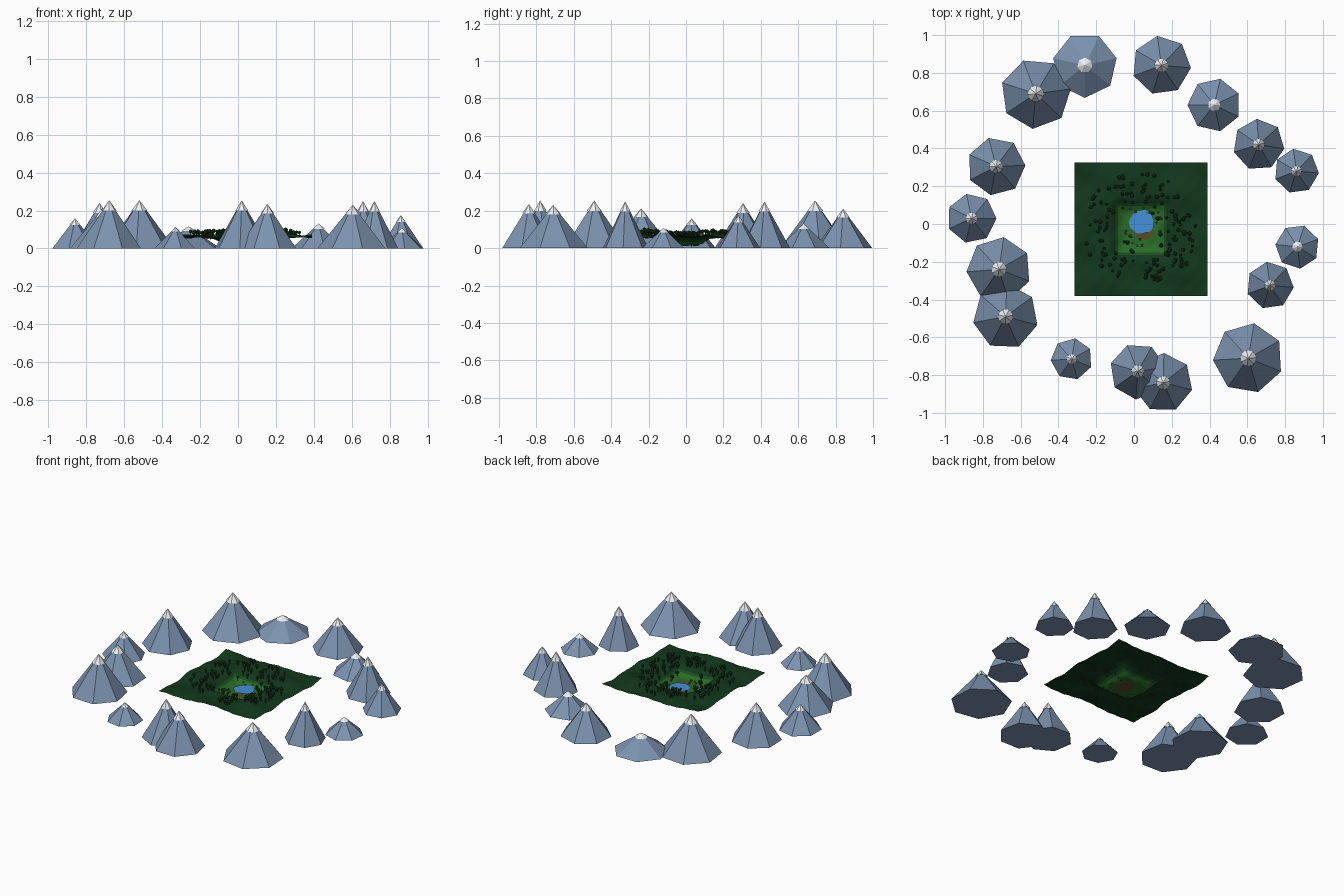
import bpy, bmesh, math, random
from mathutils import Matrix, Vector

if "Cube" in bpy.data.objects:
    bpy.data.objects.remove(bpy.data.objects["Cube"])

random.seed(4)


def material(name, rgb):
    m = bpy.data.materials.new(name)
    m.diffuse_color = (*rgb, 1)
    m.use_nodes = True
    m.node_tree.nodes["Principled BSDF"].inputs["Base Color"].default_value = m.diffuse_color
    return m


ROCK = material("mountain_rock", (0.20, 0.29, 0.43))
SNOW = material("snow", (0.85, 0.87, 0.9))
FOREST = material("forest_floor", (0.006, 0.040, 0.012))
FRINGE = material("meadow_fringe", (0.010, 0.075, 0.014))
MEADOW = material("meadow", (0.022, 0.15, 0.02))
BED = material("lake_bed", (0.10, 0.07, 0.02))
WATER = material("water", (0.06, 0.28, 0.70))
LEAF = material("leaves", (0.010, 0.055, 0.015))
BARK = material("bark", (0.06, 0.035, 0.015))
STONE = material("brown_stone", (0.12, 0.08, 0.03))


def finish(bm, name, mats, smooth=False):
    me = bpy.data.meshes.new(name)
    for f in bm.faces:
        f.smooth = smooth
    bm.to_mesh(me)
    bm.free()
    for m in mats:
        me.materials.append(m)
    ob = bpy.data.objects.new(name, me)
    bpy.context.collection.objects.link(ob)
    return ob


def cone(name, x, y, z, r, h, turn, mat):
    bm = bmesh.new()
    mtx = Matrix.Translation((x, y, z + h / 2)) @ Matrix.Rotation(math.radians(turn), 4, 'Z')
    bmesh.ops.create_cone(bm, cap_ends=True, segments=7, radius1=r, radius2=0, depth=h, matrix=mtx)
    # bmesh cones start at +y: callers give turn relative to that
    return finish(bm, name, [mat])


# Ring of seven-sided mountains: x, y, radius, height, angle of one corner
MOUNTAINS = [
    (-.52, .69, .187, .252, -95), (-.26, .84, .172, .115, -90),
    (.145, .84, .157, .208, -5), (.425, .63, .142, .13, 77),
    (.66, .42, .137, .247, -9), (.86, .28, .119, .175, -5),
    (.865, -.12, .117, .107, 20), (.72, -.325, .126, .248, -5),
    (.605, -.71, .187, .228, 29), (.155, -.84, .157, .233, -14),
    (.02, -.78, .149, .252, 9), (-.33, -.715, .111, .112, 29),
    (-.68, -.49, .174, .252, -15), (-.715, -.24, .172, .21, 30),
    (-.86, .03, .132, .157, -1), (-.73, .305, .155, .238, 2),
]
for x, y, r, h, a in MOUNTAINS:
    cone("mountain", x, y, 0, r, h, a - 90, ROCK)
    # snow cap turned half a side so it breaks through as a star
    cone("snow_cap", x, y, h * 0.79, r * .235, h * .22, a - 90 + 180 / 7, SNOW)

# Rolling ground with a squarish hollow in the middle
CX, CY, HALF = .037, -.028, .3525


def ground(x, y):
    u, v = x - CX, y - CY
    d = (u ** 8 + v ** 8) ** .125
    t = min(1, max(0, (d - .085) / .09))
    t = t * t * (3 - 2 * t)
    wave = .009 * math.sin(17 * u + 1) * math.cos(15 * v) + .004 * math.sin(31 * v + 9 * u)
    return .014 + t * (.05 + wave) + .002 * math.sin(70 * u) * math.sin(60 * v)


bm = bmesh.new()
bmesh.ops.create_grid(bm, x_segments=52, y_segments=52, size=HALF,
                      matrix=Matrix.Translation((CX, CY, 0)))
for v in bm.verts:
    v.co.z = ground(v.co.x, v.co.y)
for f in bm.faces:
    c = f.calc_center_median()
    d = max(abs(c.x - CX), abs(c.y - CY))
    near_lake = math.hypot(c.x - .05, c.y + .02) < .06
    f.material_index = 3 if near_lake else 2 if d < .122 else 1 if d < .142 else 0
finish(bm, "valley_ground", [FOREST, FRINGE, MEADOW, BED], True)

# Lake
bm = bmesh.new()
bmesh.ops.create_circle(bm, cap_ends=True, segments=24, radius=.065,
                        matrix=Matrix.Translation((.04, .01, .021)))
for v in bm.verts:
    k = 1 + random.uniform(-.08, .06)
    v.co.x = .04 + (v.co.x - .04) * k
    v.co.y = .01 + (v.co.y - .01) * k
finish(bm, "lake", [WATER])


def blob(bm, x, y, z, r, squash):
    mtx = Matrix.Translation((x, y, z)) @ Matrix.Diagonal((r, r, r * squash, 1))
    bmesh.ops.create_icosphere(bm, subdivisions=1, radius=1, matrix=mtx)


def scatter(count, lo, hi):
    for _ in range(count):
        a, d = random.uniform(0, math.tau), random.uniform(lo, hi)
        yield CX + d * math.cos(a), CY + d * math.sin(a)


# Trees: trunks and round crowns in a belt around the meadow
trunks, crowns = bmesh.new(), bmesh.new()
for x, y in list(scatter(150, .17, .31)) + list(scatter(14, .09, .15)):
    if max(abs(x - CX), abs(y - CY)) > .29:
        continue
    z, r = ground(x, y), random.uniform(.008, .0125)
    bmesh.ops.create_cone(trunks, cap_ends=True, segments=5, radius1=.003, radius2=.002,
                          depth=.024, matrix=Matrix.Translation((x, y, z + .008)))
    blob(crowns, x, y, z + .022, r, 1.0)
finish(trunks, "tree_trunks", [BARK])
finish(crowns, "tree_crowns", [LEAF])

# Brown stones on the lake shore
stones = bmesh.new()
for _ in range(20):
    a, d = random.uniform(0, math.tau), random.uniform(.07, .11)
    x, y = .045 + d * math.cos(a), d * math.sin(a) - .01
    blob(stones, x, y, ground(x, y) + .004, random.uniform(.005, .009), .8)
finish(stones, "shore_stones", [STONE])
